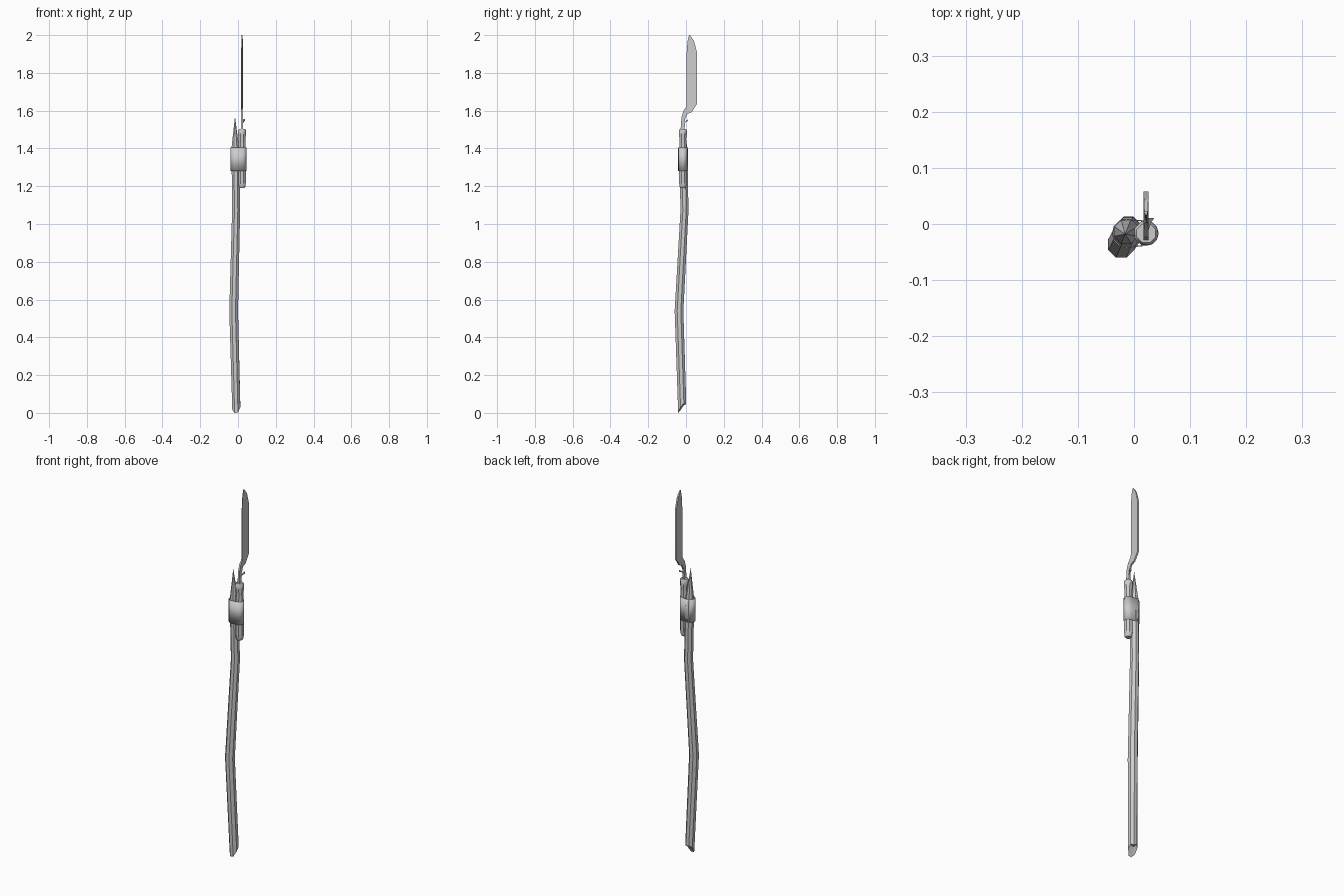
import bpy, bmesh
from math import sin, cos, pi
from mathutils import Vector

if "Cube" in bpy.data.objects:
    bpy.data.objects.remove(bpy.data.objects["Cube"])


def finish(name, bm, angle=40):
    bmesh.ops.recalc_face_normals(bm, faces=bm.faces)
    mesh = bpy.data.meshes.new(name)
    bm.to_mesh(mesh)
    bm.free()
    ob = bpy.data.objects.new(name, mesh)
    bpy.context.collection.objects.link(ob)
    bpy.ops.object.select_all(action='DESELECT')
    bpy.context.view_layer.objects.active = ob
    ob.select_set(True)
    bpy.ops.object.shade_smooth_by_angle(angle=angle * pi / 180)
    return ob


def bridge(bm, rings):
    n = len(rings[0])
    for a, b in zip(rings, rings[1:]):
        for i in range(n):
            j = (i + 1) % n
            bm.faces.new((a[i], a[j], b[j], b[i]))


def fan(bm, ring, co):
    c = bm.verts.new(co)
    for i in range(len(ring)):
        bm.faces.new((ring[i], ring[(i + 1) % len(ring)], c))


def circle(bm, x, y, z, r, n=8):
    return [bm.verts.new((x + r * cos((i + .5) * 2 * pi / n),
                          y + r * sin((i + .5) * 2 * pi / n), z)) for i in range(n)]


# Crooked wooden pole with a splintered foot and a sharpened tip
bm = bmesh.new()
path = [(-.009, -.02, .05, .023), (-.023, -.037, .54, .025), (-.010, -.008, 1.07, .023),
        (-.012, -.012, 1.28, .023), (-.014, -.013, 1.39, .0235)]
rings = [circle(bm, *p) for p in path]
for v, dz in zip(rings[0], (.05, .045, .052, .04, .015, .0, .002, .03)):
    v.co.z = dz
bridge(bm, rings)
fan(bm, rings[0], (-.009, -.018, .045))
fan(bm, rings[-1], (-.016, -.018, 1.57))
finish("pole", bm)

# Knife handle with rounded butt and a collar at the top
bm = bmesh.new()
hx, hy = .0215, -.0165
rings = [circle(bm, hx, hy, z, r) for z, r in
         ((1.19, .014), (1.2, .02), (1.22, .0215), (1.42, .0205),
          (1.45, .019), (1.47, .0225), (1.495, .0225), (1.503, .018))]
bridge(bm, rings)
bm.faces.new(rings[0])
bm.faces.new(rings[-1])
finish("knife_handle", bm)

# Binding wrapped round pole and handle
bm = bmesh.new()
rings = []
for z in (1.28, 1.405):
    pts = []
    for cx, cy, r, start in ((hx, hy, .0225, -pi / 2), (-.0135, -.0165, .026, pi / 2)):
        for i in range(7):
            a = start + i * pi / 6
            pts.append(bm.verts.new((cx + r * cos(a), cy + r * sin(a), z)))
    rings.append(pts)
bridge(bm, rings)
wrap = finish("binding", bm)
mod = wrap.modifiers.new("thickness", 'SOLIDIFY')
mod.thickness = .002
mod.offset = -1

# Cranked tang and blade: (edge y, z, half thickness, back y, z, half thickness)
bm = bmesh.new()
bx = .0215
stations = [(-.03, 1.48, .0045, -.008, 1.48, .0045), (-.024, 1.565, .0045, -.005, 1.555, .0045),
            (-.013, 1.60, .0045, .008, 1.583, .0045), (.001, 1.62, .003, .03, 1.592, .0045),
            (.003, 1.64, .001, .058, 1.635, .0045), (.003, 1.90, .001, .058, 1.91, .0045),
            (.008, 1.965, .001, .042, 1.97, .004), (.016, 2.0, .001, .022, 1.998, .003)]
rings = [[bm.verts.new(c) for c in ((bx - te, ye, ze), (bx + te, ye, ze),
                                    (bx + tb, yb, zb), (bx - tb, yb, zb))]
         for ye, ze, te, yb, zb, tb in stations]
bridge(bm, rings)
bm.faces.new(rings[0])
bm.faces.new(rings[-1])
finish("blade", bm, 20)

# Small thumb catch beside the tang
bm = bmesh.new()
a, b = Vector((.0215, -.012, 1.535)), Vector((.031, .011, 1.55))
rings = [[bm.verts.new(p + Vector((dx, 0, dz))) for dx, dz in
          ((-s, -s), (s, -s), (s, s), (-s, s))]
         for p, s in ((a, .004), (a.lerp(b, .6), .003), (b, .005))]
bridge(bm, rings)
bm.faces.new(rings[0])
bm.faces.new(rings[-1])
finish("thumb_catch", bm, 20)
